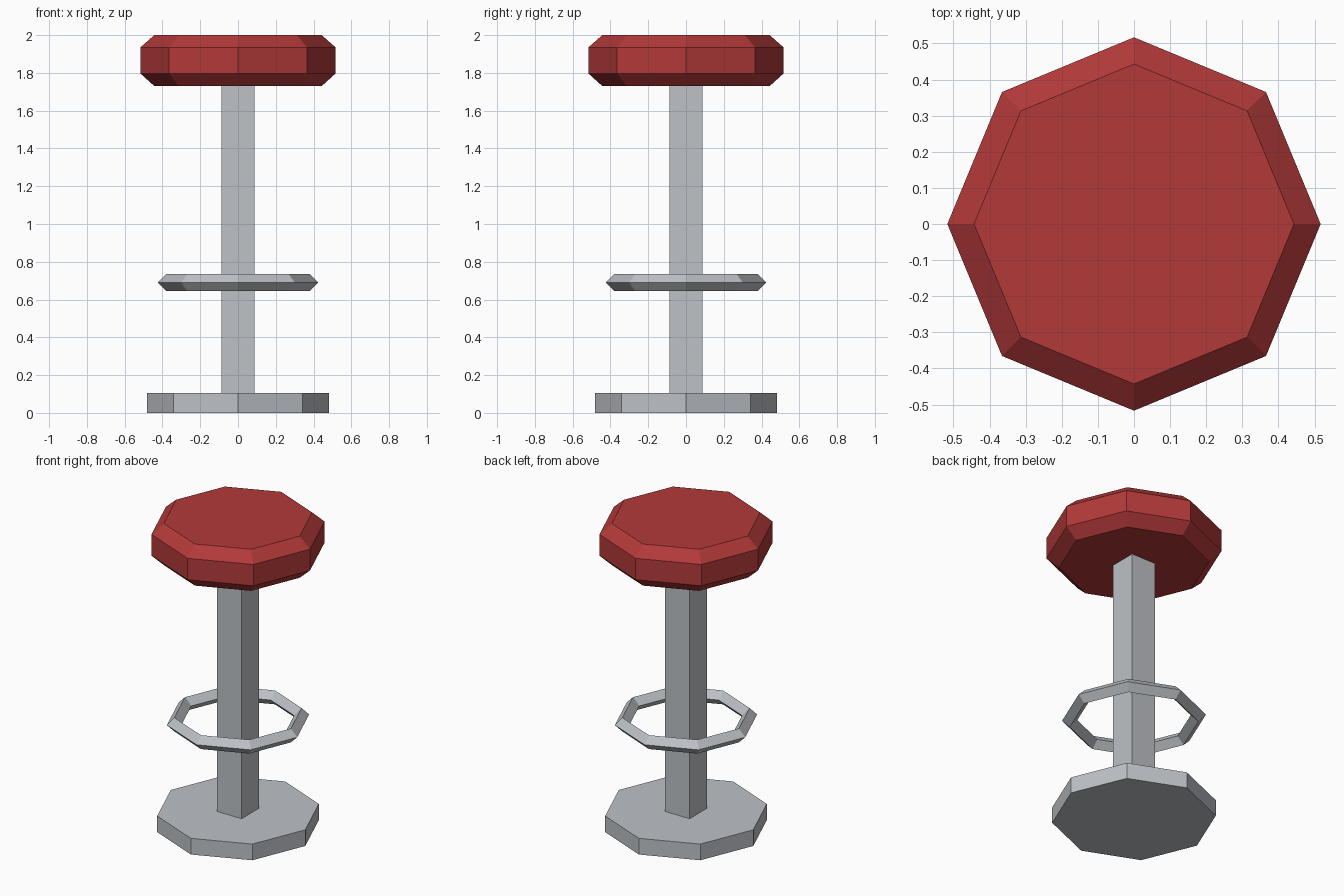
import bpy
import bmesh
from math import cos, sin, pi

cube = bpy.data.objects.get("Cube")
if cube:
    bpy.data.objects.remove(cube, do_unlink=True)

SIDES = 8


def make_material(name, rgb):
    mat = bpy.data.materials.new(name)
    mat.use_nodes = True
    colour = (*rgb, 1)
    mat.diffuse_color = colour
    mat.node_tree.nodes["Principled BSDF"].inputs["Base Color"].default_value = colour
    return mat


def lathe(name, profile, mat, closed=False):
    """Sweep (radius, z) points around z in flat facets, with corners on the axes."""
    bm = bmesh.new()
    rings = []
    for r, z in profile:
        angles = [2 * pi * i / SIDES for i in range(SIDES)]
        rings.append([bm.verts.new((r * cos(a), r * sin(a), z)) for a in angles])
    pairs = list(zip(rings, rings[1:]))
    if closed:
        pairs.append((rings[-1], rings[0]))
    else:
        bm.faces.new(rings[0])
        bm.faces.new(rings[-1])
    for low, high in pairs:
        for i in range(SIDES):
            j = (i + 1) % SIDES
            bm.faces.new((low[i], low[j], high[j], high[i]))
    bmesh.ops.recalc_face_normals(bm, faces=bm.faces)
    mesh = bpy.data.meshes.new(name)
    bm.to_mesh(mesh)
    bm.free()
    mesh.materials.append(mat)
    obj = bpy.data.objects.new(name, mesh)
    bpy.context.collection.objects.link(obj)
    return obj


red = make_material("red_vinyl", (0.45, 0.041, 0.041))
metal = make_material("grey_metal", (0.51, 0.535, 0.565))

# Round foot plate
lathe("base", [(0.483, 0), (0.483, 0.105)], metal)

# Square column between base and seat
bottom, top, width = 0.1, 1.735, 0.176
bpy.ops.mesh.primitive_cube_add(size=1, location=(0, 0, (bottom + top) / 2))
column = bpy.context.object
column.name = "column"
column.scale = (width, width, top - bottom)
column.data.materials.append(metal)

# Foot ring with a diamond cross-section
ring_r, tube_r, ring_z = 0.38, 0.045, 0.69
diamond = [(ring_r + tube_r * cos(k * pi / 2), ring_z + tube_r * sin(k * pi / 2))
           for k in range(4)]
lathe("foot_ring", diamond, metal, closed=True)

# Cushion with bevelled top and bottom edges
lathe("seat", [(0.443, 1.73), (0.517, 1.797), (0.517, 1.935), (0.443, 2.0)], red)
